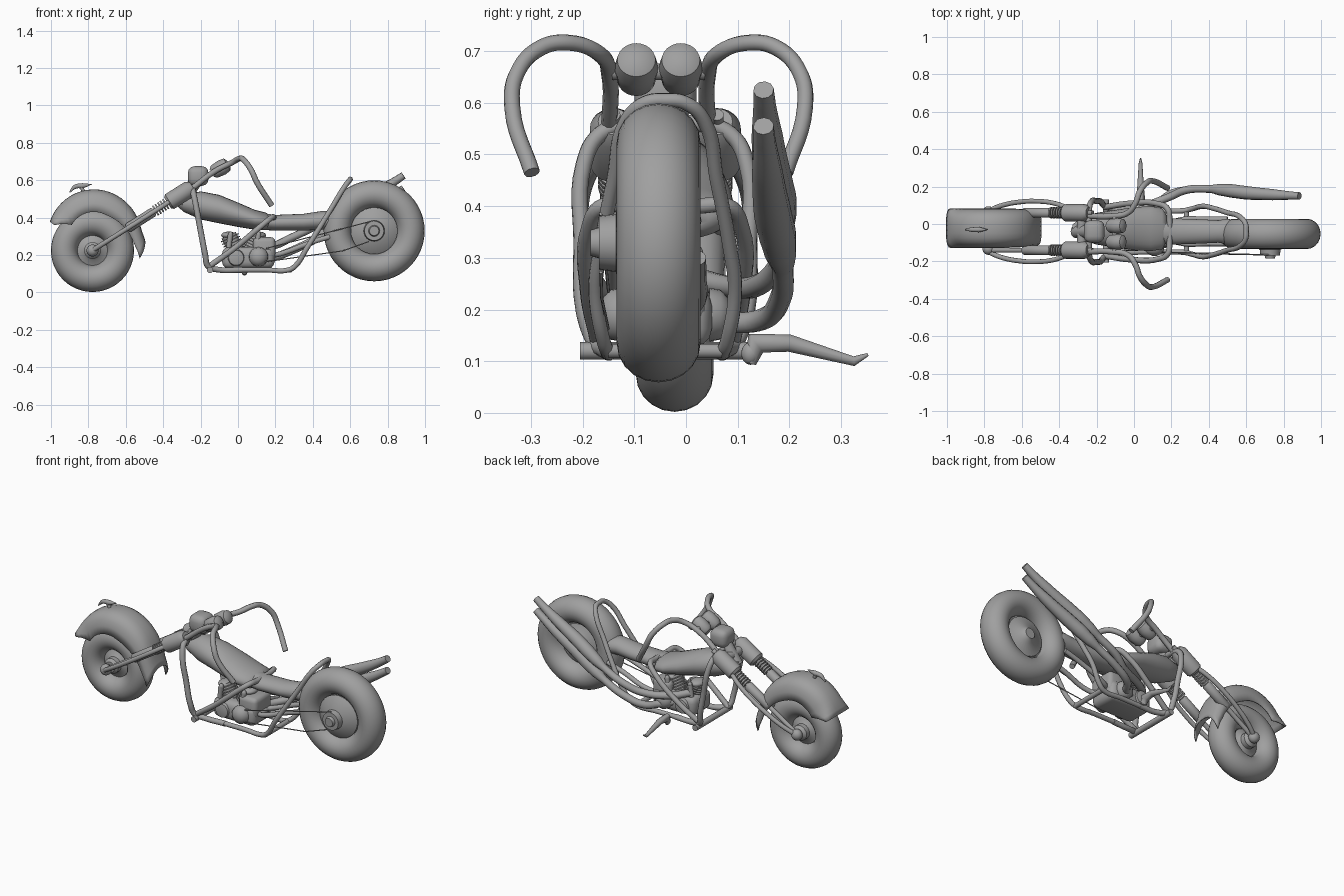
import bpy, bmesh, math
from mathutils import Vector

cube = bpy.data.objects.get("Cube")
if cube:
    bpy.data.objects.remove(cube)

grey = bpy.data.materials.new("plain_grey")
grey.use_nodes = True
COLOR = (0.35, 0.35, 0.35, 1)
grey.diffuse_color = COLOR
grey.node_tree.nodes["Principled BSDF"].inputs["Base Color"].default_value = COLOR
MID = -0.04  # centre plane of the frame
BAR = -0.053  # centre plane of the steering head


def finish(ob, angle=40):
    ob.data.materials.clear()
    ob.data.materials.append(grey)
    bpy.ops.object.select_all(action='DESELECT')
    ob.select_set(True)
    bpy.context.view_layer.objects.active = ob
    bpy.ops.object.shade_smooth_by_angle(angle=math.radians(angle))
    return ob


def from_bmesh(name, bm, angle=40):
    bmesh.ops.recalc_face_normals(bm, faces=bm.faces)
    me = bpy.data.meshes.new(name)
    bm.to_mesh(me)
    bm.free()
    ob = bpy.data.objects.new(name, me)
    bpy.context.collection.objects.link(ob)
    return finish(ob, angle)


def tube(name, pts, r, radii=None, smooth=True):
    cu = bpy.data.curves.new(name, 'CURVE')
    cu.dimensions = '3D'
    cu.bevel_depth, cu.bevel_resolution, cu.use_fill_caps = r, 3, True
    cu.resolution_u = 6
    sp = cu.splines.new('BEZIER')
    sp.bezier_points.add(len(pts) - 1)
    for i, (bp, p) in enumerate(zip(sp.bezier_points, pts)):
        bp.co = p
        bp.handle_left_type = bp.handle_right_type = 'AUTO' if smooth else 'VECTOR'
        bp.radius = radii[i] if radii else 1
    ob = bpy.data.objects.new(name, cu)
    bpy.context.collection.objects.link(ob)
    bpy.ops.object.select_all(action='DESELECT')
    ob.select_set(True)
    bpy.context.view_layer.objects.active = ob
    bpy.ops.object.convert(target='MESH')
    return finish(bpy.context.object, 50)


def lathe(name, a, b, profile, seg=24):
    """Turn (fraction along a-b, radius) pairs about the axis a-b."""
    a, b = Vector(a), Vector(b)
    rot = (b - a).to_track_quat('Z', 'Y')
    bm = bmesh.new()
    rings = []
    for f, r in profile:
        rings.append([bm.verts.new(a.lerp(b, f) + rot @ Vector((r * math.cos(k * math.tau / seg),
                      r * math.sin(k * math.tau / seg), 0))) for k in range(seg)])
    skin(bm, rings)
    return from_bmesh(name, bm)


def skin(bm, rings):
    for p, q in zip(rings, rings[1:]):
        for k in range(len(p)):
            bm.faces.new((p[k], p[k - 1], q[k - 1], q[k]))
    bm.faces.new(rings[0])
    bm.faces.new(rings[-1])


def rod(name, a, b, r, seg=16):
    return lathe(name, a, b, [(0, r), (1, r)], seg)


def ball(name, c, s):
    bm = bmesh.new()
    bmesh.ops.create_uvsphere(bm, u_segments=20, v_segments=12, radius=1)
    for v in bm.verts:
        v.co = Vector(c) + Vector(v.co[i] * s[i] for i in range(3))
    return from_bmesh(name, bm, 60)


def loft(name, stations, y, seg=24):
    bm = bmesh.new()
    rings = [[bm.verts.new((x, y + hy * math.cos(k * math.tau / seg), z + hz * math.sin(k * math.tau / seg)))
              for k in range(seg)] for x, z, hy, hz in stations]
    skin(bm, rings)
    return from_bmesh(name, bm, 50)


def box(name, c, s, bevel):
    bm = bmesh.new()
    bmesh.ops.create_cube(bm, size=1)
    for v in bm.verts:
        v.co = Vector(c) + Vector(v.co[i] * s[i] for i in range(3))
    bmesh.ops.bevel(bm, geom=bm.edges[:], offset=bevel, segments=3, affect='EDGES', profile=0.5)
    return from_bmesh(name, bm)


def mirrored(half):
    """Carry a half path, ending at the middle, over to the other side."""
    return half + [(x, 2 * MID - y, z) for x, y, z in reversed(half) if abs(y - MID) > 1e-4]


def wheel(name, x, y, z, outer, hole, half):
    bpy.ops.mesh.primitive_torus_add(major_segments=48, minor_segments=20, location=(x, y, z),
                                     rotation=(math.pi / 2, 0, 0), major_radius=(outer + hole) / 2,
                                     minor_radius=(outer - hole) / 2)
    ob = bpy.context.object
    ob.name = name + "_tyre"
    ob.scale.z = half / ((outer - hole) / 2)
    finish(ob, 60)
    lathe(name + "_rim", (x, y - .05, z), (x, y + .05, z),
          [(0, .03), (.3, hole * .7), (.45, hole + .03), (.55, hole + .03), (.7, hole * .7), (1, .03)], 32)


# Wheels and hubs
REAR = (.728, -.053, .329)
wheel("front_wheel", -.778, -.022, .224, .222, .078, .075)
wheel("rear_wheel", *REAR, .27, .12, .081)
rod("front_axle", (-.778, -.15, .224), (-.778, .085, .224), .014)
for s in (-1, 1):
    ball("front_axle_cap", (-.778, -.035 + s * .1, .224), (.032, .03, .032))
    lathe("front_hub", (-.778, -.022, .224), (-.778, -.022 + s * .075, .224), [(0, .045), (.8, .045), (1, .03)])
rx, ry, rz = REAR
lathe("rear_hub_dish", (rx, -.135, rz), (rx, .01, rz), [(0, .06), (.3, .125), (.7, .115), (.85, .05), (1, .03)], 32)
lathe("rear_sprocket", (rx, -.185, rz), (rx, -.13, rz), [(0, .025), (.3, .03), (.31, .052), (1, .057)])
tube("chain_upper", [(.73, -.165, .385), (.15, -.15, .235)], .003, smooth=False)
tube("chain_lower", [(.7, -.165, .272), (.56, -.163, .222), (.12, -.15, .16)], .003, smooth=False)

# Front fender: arched strip round the wheel, its rear corners trailing
bm = bmesh.new()
rows = []
for i in range(25):
    f = i / 24
    tail = max(0, (f - .55) / .45) ** 1.6
    nose = max(0, 1 - f * 8)
    half = .106 - .012 * tail
    crown = .275 + .052 * math.sin(math.pi * min(1, f * 1.1)) + .012 * tail
    row = []
    for j in range(13):
        u = j / 6 - 1
        r = crown - (.12 - .09 * max(tail, nose)) * abs(u) ** 2.6
        a = math.radians(146 - 136 * f) - .34 * tail * u * u
        row.append(bm.verts.new((-.778 + r * math.cos(a), -.022 + half * math.sin(u * math.pi / 2),
                                 .224 + r * math.sin(a))))
    rows.append(row)
for p, q in zip(rows, rows[1:]):
    for j in range(12):
        bm.faces.new((p[j], p[j + 1], q[j + 1], q[j]))
fender = from_bmesh("front_fender", bm, 60)
shell = fender.modifiers.new("thickness", 'SOLIDIFY')
shell.thickness = .006
tube("fender_crest", [(-.9, -.03, .535), (-.87, -.03, .565), (-.83, -.03, .57), (-.78, -.03, .578)], .012, [.3, 1, 1.2, .1])
tube("fender_crest_stem", [(-.84, -.03, .57), (-.82, -.03, .525)], .01)

# Fork legs with springs
foot, direction = Vector((-.778, 0, .224)), Vector((.845, 0, .535))
for s in (-1, 1):
    y = MID + s * .1

    def at(d, out=0, y=y, s=s):
        p = foot + direction * d
        return (p.x, y + s * out, p.z)
    rod("fork_rod", at(0), at(.66), .013)
    tube("bowed_fork_link", [at(0, .01), at(.08, .038), at(.2, .058), at(.3, .062), at(.42, .05), at(.53, .015)], .013)
    lathe("fork_slider", at(.22), at(.39), [(0, .02), (.05, .026), (.95, .026), (1, .02)])
    for k in range(6):
        rod("fork_spring", at(.395 + k * .016), at(.404 + k * .016), .03)
    lathe("fork_upper", at(.475), at(.635), [(0, .034), (.08, .046), (.85, .046), (1, .03)])
    # Swept handlebar, one side
    root = BAR + s * .095
    tube("handlebar", [(-.24, root, .56), (-.12, root, .65), (-.03, root + s * .02, .695),
                       (.01, root + s * .075, .716), (.03, root + s * .13, .708), (.07, root + s * .18, .655),
                       (.1, root + s * .188, .59), (.18, root + s * .15, .465)], .0155)
    # Paired lamps
    yl = BAR + s * .043
    lathe("headlamp", (-.14, yl, .638), (-.05, yl, .688), [(0, .024), (.15, .037), (.6, .042), (.9, .037), (1, .02)])
rod("upper_clamp", (-.1, BAR - .09, .66), (-.1, BAR + .09, .66), .016)
rod("lower_clamp", (-.28, MID - .11, .53), (-.28, MID + .11, .53), .026)
lathe("steering_neck", (-.31, MID, .475), (-.2, MID, .63), [(0, .035), (1, .035)])
box("instrument_housing", (-.213, MID, .622), (.11, .12, .105), .035)

# Tank and seat
loft("fuel_tank", [(-.33, .485, .02, .02), (-.29, .475, .055, .045), (-.2, .465, .085, .075), (-.1, .445, .1, .076),
                   (0, .415, .115, .065), (.09, .388, .12, .053), (.15, .38, .11, .046), (.175, .378, .07, .03)], -.025)
loft("seat", [(.12, .38, .065, .045), (.2, .372, .07, .042), (.35, .375, .065, .045), (.45, .385, .06, .05),
              (.5, .385, .068, .05), (.56, .38, .055, .035), (.59, .38, .02, .015)], MID)

# Frame loops
tube("down_tube_frame", mirrored([(.02, -.15, .12), (-.11, -.158, .122), (-.16, -.178, .14), (-.175, -.198, .2),
     (-.2, -.202, .33), (-.228, -.198, .48), (-.24, -.165, .54), (-.24, -.1, .56), (-.24, MID, .56)]), .016)
tube("rear_hoop", mirrored([(.0, -.15, .12), (.15, -.15, .12), (.27, -.152, .12), (.305, -.16, .14), (.37, -.175, .24),
     (.42, -.165, .32), (.5, -.14, .45), (.57, -.115, .565), (.597, -.078, .6), (.6, MID, .605)]), .014)
tube("seat_stay", mirrored([(-.16, -.17, .135), (-.02, -.19, .235), (.13, -.187, .36), (.18, -.16, .4),
     (.19, -.1, .4), (.19, MID, .4)]), .0155)
tube("swing_arm", mirrored([(.5, -.105, .3), (.4, -.105, .27), (.24, -.1, .21), (.2, -.08, .2), (.2, MID, .2)]), .014)
rod("foot_peg_bar", (-.15, -.205, .12), (-.15, .13, .12), .017)
rod("rear_crossbar", (.28, MID - .11, .12), (.28, MID + .11, .12), .014)

# Engine: crankcase, covers and two finned cylinders
box("crankcase", (.055, MID, .185), (.28, .18, .115), .035)
box("gearbox", (.14, MID, .235), (.12, .16, .12), .025)
for s in (-1, 1):
    side = MID + s * .085
    lathe("engine_cover", (.11, side, .19), (.11, side + s * .045, .19), [(0, .052), (.5, .048), (.85, .03), (1, .012)])
    lathe("timing_cover", (-.01, side, .185), (-.01, side + s * .02, .185), [(0, .045), (.8, .04), (1, .025)])
    for x in (-.05, .1):
        rod("intake_stack", (x, MID + s * .06, .24), (x + .01, MID + s * .06, .31), .014)
        ball("stack_tip", (x + .01, MID + s * .06, .305), (.014, .014, .02))
for lean in (-1, 1):
    base, top = Vector((.03 + lean * .03, MID, .2)), Vector((.03 + lean * .08, MID, .305))
    rod("cylinder", base, top, .042)
    for k in range(6):
        f = .2 + k * .13
        rod("cooling_fin", base.lerp(top, f), base.lerp(top, f + .05), .052)
    ball("cylinder_head", top, (.04, .05, .02))

# Twin exhausts with tapered silencers
for k, (dz, start) in enumerate([(0, .04), (.07, -.04)]):
    tube("exhaust", [(start, .02, .19 + dz), (start + .08, .08, .175 + dz), (.17 + k * .02, .145, .18 + dz),
                     (.28, .182, .22 + dz), (.41, .187, .282 + dz), (.46, .183, .31 + dz), (.52, .177, .345 + dz),
                     (.6, .167, .39 + dz), (.74, .157, .465 + dz), (.84, .152, .525 + dz), (.885, .15, .555 + dz)],
         .021, [1, 1, 1, 1, 1, 1.5, 1.75, 1.75, 1.45, 1.05, .95])

# Kickstand
tube("kickstand", [(.035, .125, .095), (.035, .135, .135), (.035, .2, .135), (.035, .325, .1), (.035, .352, .113)],
     .011, [1, 2.2, 1.6, .9, .3], smooth=False)
ball("kickstand_pivot", (.035, .125, .115), (.018, .018, .022))
